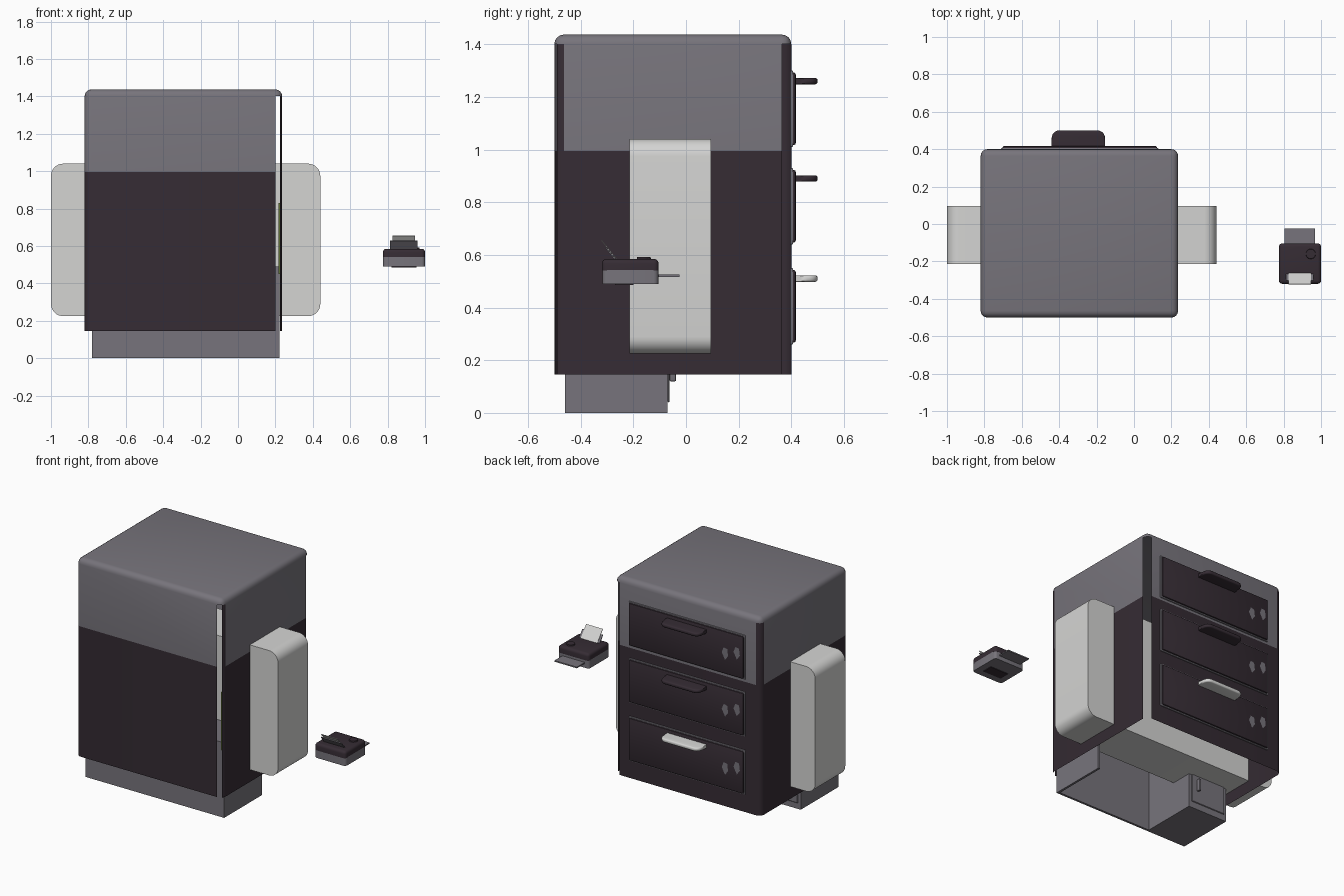
import bpy, bmesh, math
from mathutils import Vector, Matrix

if "Cube" in bpy.data.objects:
    bpy.data.objects.remove(bpy.data.objects["Cube"])


def mat(name, rgb):
    m = bpy.data.materials.new(name)
    m.diffuse_color = (*rgb, 1)
    m.use_nodes = True
    m.node_tree.nodes["Principled BSDF"].inputs["Base Color"].default_value = m.diffuse_color
    return m


DARK = mat("dark_plum", (0.036, 0.025, 0.034))
GREY = mat("mid_grey", (0.185, 0.175, 0.2))
WHITE = mat("off_white", (0.66, 0.66, 0.65))
GREEN = mat("olive_green", (0.2, 0.28, 0.06))


def finish(name, bm, mats):
    """Turn a bmesh into a smooth object with sharp edges kept."""
    for f in bm.faces:
        f.smooth = True
    me = bpy.data.meshes.new(name)
    bm.to_mesh(me)
    bm.free()
    me.set_sharp_from_angle(angle=math.radians(32))
    for m in mats:
        me.materials.append(m)
    ob = bpy.data.objects.new(name, me)
    bpy.context.collection.objects.link(ob)
    return ob


def box_bm(lo, hi):
    lo, hi = Vector(lo), Vector(hi)
    bm = bmesh.new()
    bmesh.ops.create_cube(bm, size=1)
    for v in bm.verts:
        v.co = Vector(((v.co[i] + 0.5) * (hi[i] - lo[i]) + lo[i]) for i in range(3))
    return bm


def box(name, lo, hi, m, r=0, axis=None, segs=4, keep=None):
    """Box; r rounds all edges, or only edges along the given axis."""
    bm = box_bm(lo, hi)
    if r:
        edges = []
        for e in bm.edges:
            d = e.verts[0].co - e.verts[1].co
            mid = (e.verts[0].co + e.verts[1].co) / 2
            if (axis is None or abs(d[axis]) > 1e-6) and (keep is None or keep(mid)):
                edges.append(e)
        bmesh.ops.bevel(bm, geom=edges, offset=r, segments=segs, profile=0.5, affect='EDGES')
    return finish(name, bm, [m])


# Cabinet shell: rounded box, open underneath, with gaps at the two right corners
R = 0.036
X0, X1, Y0, Y1, Z0, Z1 = -0.82, 0.236, -0.5, 0.4, 0.145, 1.437
bm = box_bm((X0, Y0, Z0), (X1, Y1, Z1))
edges = [e for e in bm.edges if max(v.co.z for v in e.verts) > 1]
bmesh.ops.bevel(bm, geom=edges, offset=R, segments=4, profile=0.5, affect='EDGES')
bmesh.ops.bisect_plane(bm, geom=bm.verts[:] + bm.edges[:] + bm.faces[:],
                       plane_co=(0, 0, 0.995), plane_no=(0, 0, 1))
bm.normal_update()
gone = []
for f in bm.faces:
    n, c = f.normal, f.calc_center_median()
    upright = abs(n.z) < 0.05
    if n.z < -0.9:
        gone.append(f)
    elif upright and n.x > 0.05 and n.y > 0.05:
        gone.append(f)
    elif upright and n.y < -0.05 and 0.05 < n.x < 0.65:
        gone.append(f)
    corner = upright and abs(n.x) > 0.05 and abs(n.y) > 0.05 and (n.y > 0 or n.x > 0)
    f.material_index = 0 if (c.z < 0.995 or corner) else 1
bmesh.ops.delete(bm, geom=gone, context='FACES')
finish("cabinet_shell", bm, [DARK, GREY])


# Drawers on the back, each with a frame, front, handle and two small marks
def diamond(name, x, z):
    bm = bmesh.new()
    vs = [bm.verts.new((x + dx, 0.4185, z + dz))
          for dx, dz in ((0, -0.04), (-0.022, -0.01), (-0.016, 0.035), (0.01, 0.04), (0.024, 0.005))]
    f = bm.faces.new(vs)
    f.normal_update()
    if f.normal.y < 0:
        f.normal_flip()
    finish(name, bm, [GREY])


for i, zb in enumerate((1.01, 0.64, 0.26)):
    zt = zb + 0.29
    box(f"drawer_frame_{i}", (-0.71, 0.395, zb), (0.13, 0.407, zt), GREY, 0.004, segs=2)
    box(f"drawer_front_{i}", (-0.703, 0.4, zb + 0.007), (0.123, 0.417, zt - 0.007), DARK, 0.008, segs=2)
    zh = zt - 0.04
    bm = box_bm((-0.44, 0.41, zh - 0.012), (-0.155, 0.5, zh + 0.012))
    outer = [e for e in bm.edges if all(v.co.y > 0.45 for v in e.verts)
             and abs(e.verts[0].co.z - e.verts[1].co.z) > 0.01]
    bmesh.ops.bevel(bm, geom=outer, offset=0.04, segments=6, profile=0.5, affect='EDGES')
    rim = [e for e in bm.edges if all(v.co.y > 0.42 for v in e.verts)
           and abs(e.verts[0].co.z - e.verts[1].co.z) < 0.001]
    bmesh.ops.bevel(bm, geom=rim, offset=0.009, segments=3, profile=0.5, affect='EDGES')
    finish(f"drawer_handle_{i}", bm, [WHITE if i == 2 else DARK])
    diamond(f"drawer_mark_a_{i}", -0.575, zb + 0.14)
    diamond(f"drawer_mark_b_{i}", -0.66, zb + 0.165)

# White slab running through the cabinet, rounded in front view
box("white_side_slab", (-1.0, -0.215, 0.225), (0.44, 0.095, 1.04), WHITE, 0.065, axis=1, segs=8)

# Desk: top, front panel, end panel and pedestal with a door
box("desk_top", (-0.78, -0.46, 0.45), (0.222, -0.07, 0.49), GREY)
box("desk_front_panel", (-0.78, -0.46, 0), (0.222, -0.445, 0.45), GREY)
box("desk_end_panel", (0.207, -0.445, 0), (0.222, -0.07, 0.45), GREY)
box("desk_pedestal", (-0.78, -0.445, 0), (-0.49, -0.07, 0.45), GREY)
box("desk_door", (-0.762, -0.07, 0.04), (-0.508, -0.062, 0.42), GREY, 0.003, segs=1)
box("desk_door_handle", (-0.56, -0.062, 0.12), (-0.545, -0.038, 0.2), GREY, 0.004, segs=2)

# Green folder just visible through the corner gap
box("green_folder", (0.216, -0.484, 0.45), (0.225, -0.472, 0.83), GREEN)

# Printer: two-tone case, button, trays and paper
box("printer_base", (0.775, -0.318, 0.49), (1.0, -0.105, 0.543), GREY, 0.018, axis=2)
box("printer_lid", (0.775, -0.32, 0.54), (1.0, -0.104, 0.585), DARK, 0.018,
    keep=lambda m: m.z > 0.55, segs=4)
box("printer_slot", (0.82, -0.27, 0.486), (0.955, -0.2, 0.492), DARK)
box("printer_output_tray", (0.805, -0.12, 0.517), (0.967, -0.024, 0.525), GREY)
bm = bmesh.new()
bmesh.ops.create_cone(bm, cap_ends=True, segments=24, radius1=0.028, radius2=0.025, depth=0.012,
                      matrix=Matrix.Translation((0.945, -0.16, 0.586)))
finish("printer_button", bm, [DARK])


def leaning(name, x0, x1, length, shift, thick, m):
    """Thin sheet leaning back towards the front."""
    ob = box(name, (x0, -thick / 2, 0), (x1, thick / 2, length), m)
    ob.matrix_world = Matrix.Translation((0, -0.26 + shift, 0.58)) @ Matrix.Rotation(math.radians(39), 4, 'X')


leaning("printer_paper_rest", 0.812, 0.96, 0.06, -0.006, 0.005, GREY)
leaning("printer_paper", 0.825, 0.945, 0.097, 0, 0.003, WHITE)
